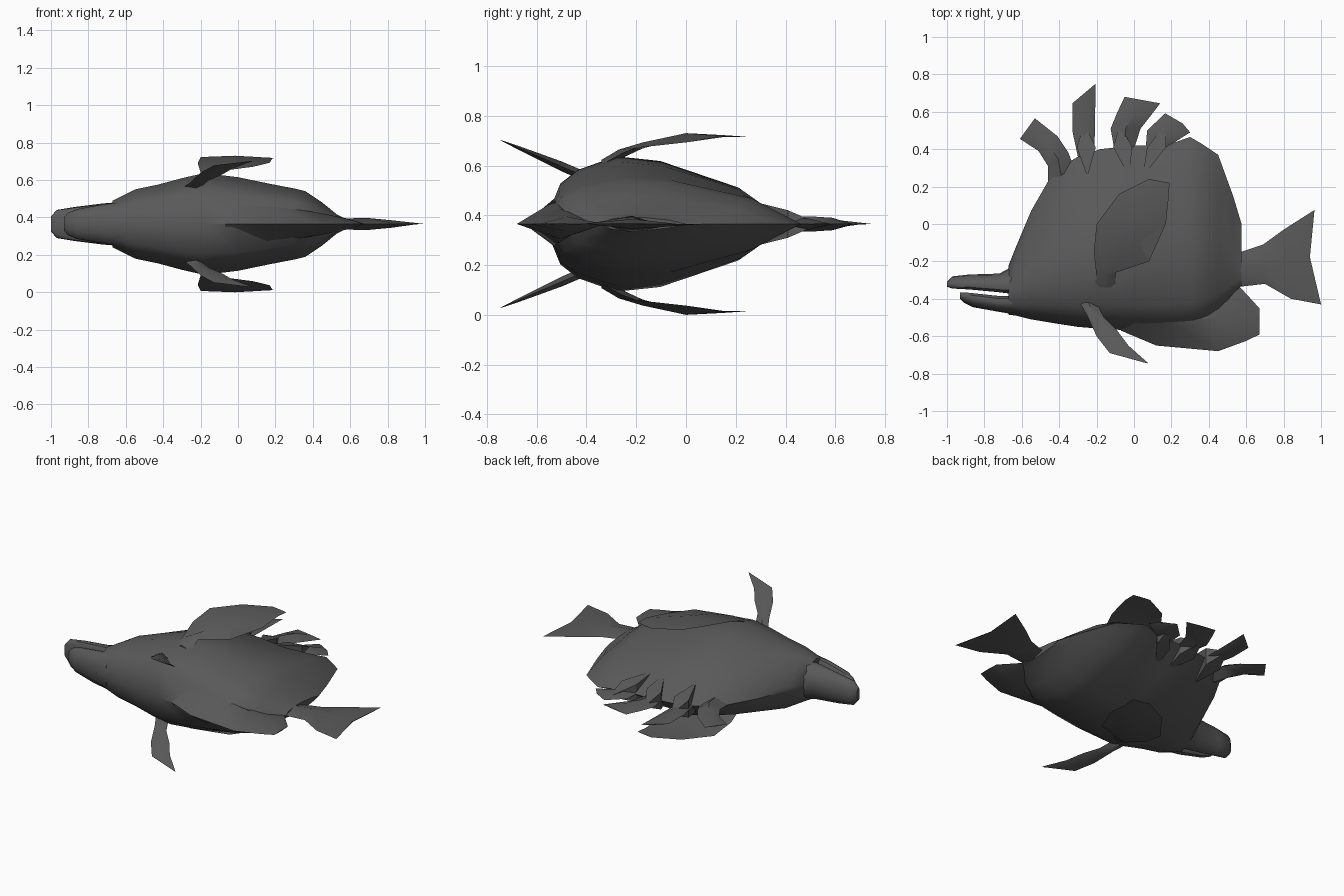
import bpy, bmesh, math

if "Cube" in bpy.data.objects:
    bpy.data.objects.remove(bpy.data.objects["Cube"])

ZC = 0.365  # height of the fish's mid plane (it lies on its side)

grey = bpy.data.materials.new("dark_grey")
grey.diffuse_color = (0.1, 0.1, 0.1, 1)
grey.use_nodes = True
grey.node_tree.nodes["Principled BSDF"].inputs["Base Color"].default_value = grey.diffuse_color


def finish(name, rings, angle=40):
    """Skin closed rings of points into one capped, smooth-shaded object."""
    bm = bmesh.new()
    loops = [[bm.verts.new(p) for p in r] for r in rings]
    n = len(loops[0])
    for a, b in zip(loops, loops[1:]):
        for i in range(n):
            j = (i + 1) % n
            bm.faces.new((a[i], a[j], b[j], b[i]))
    bm.faces.new(loops[0])
    bm.faces.new(loops[-1])
    bmesh.ops.remove_doubles(bm, verts=bm.verts, dist=0.0005)
    bmesh.ops.recalc_face_normals(bm, faces=bm.faces)
    me = bpy.data.meshes.new(name)
    bm.to_mesh(me)
    bm.free()
    ob = bpy.data.objects.new(name, me)
    bpy.context.collection.objects.link(ob)
    me.materials.append(grey)
    bpy.ops.object.select_all(action='DESELECT')
    ob.select_set(True)
    bpy.context.view_layer.objects.active = ob
    bpy.ops.object.shade_smooth_by_angle(angle=math.radians(angle))
    return ob


def loft(name, sections, profile):
    """Sections (x, top y, bottom y, widest y, half thickness) along the body."""
    rings = []
    for x, top, bot, mid, h in sections:
        side = [(mid + (top - mid) * u if u > 0 else mid + (mid - bot) * u, h * w)
                for u, w in profile]
        ring = [(x, y, ZC + z) for y, z in side]
        ring += [(x, y, ZC - z) for y, z in side[-2:0:-1]]
        rings.append(ring)
    return finish(name, rings)


def fin(name, stations, height=lambda x, y: 0.0, flip=1):
    """Diamond-section fin; stations (ax, ay, bx, by, half thickness, mid x shift)."""
    rings = []
    for ax, ay, bx, by, h, *s in stations:
        mx, my = (ax + bx) / 2 + (s[0] if s else 0), (ay + by) / 2
        pts = [(ax, ay, 0), (mx, my, h), (bx, by, 0), (mx, my, -h)]
        rings.append([(x, y, ZC + flip * (height(x, y) + z)) for x, y, z in pts])
    return finish(name, rings)


# Body
SIDE = [(1, 0), (.93, .13), (.72, .54), (.26, .93), (0, 1), (-.55, .8), (-.8, .6), (-1, 0)]
loft("body", [
    (-.67, -.22, -.485, -.37, .125), (-.63, -.12, -.49, -.36, .145),
    (-.55, .07, -.51, -.33, .185), (-.43, .28, -.53, -.31, .21),
    (-.30, .36, -.55, -.30, .245), (-.18, .40, -.56, -.28, .272),
    (0, .42, -.57, -.27, .25), (.17, .42, -.57, -.26, .215),
    (.30, .465, -.56, -.25, .19), (.36, .43, -.54, -.25, .175),
    (.45, .37, -.48, -.25, .115), (.53, .15, -.38, -.24, .05),
    (.575, 0, -.33, -.23, .028)], SIDE)

# Jaws with a narrow mouth gap between them
JAW = [(1, 0), (.9, .5), (.4, .9), (0, 1), (-.6, .95), (-1, .75), (-1, 0)]
loft("upper_jaw", [
    (-1.0, -.31, -.335, -.325, .04), (-.97, -.28, -.345, -.32, .075),
    (-.88, -.27, -.35, -.32, .09), (-.72, -.265, -.365, -.33, .11),
    (-.60, -.2, -.38, -.33, .12)], JAW)
LOWER = [(-u, w) for u, w in JAW]
loft("lower_jaw", [
    (-.93, -.365, -.40, -.385, .035), (-.91, -.365, -.42, -.39, .06),
    (-.86, -.37, -.445, -.40, .08), (-.72, -.385, -.47, -.42, .105),
    (-.60, -.385, -.49, -.42, .12)], LOWER)

# Tail fin
fin("tail_fin", [
    (.50, -.13, .50, -.36, .05), (.57, -.15, .57, -.335, .03),
    (.69, -.11, .70, -.32, .032), (.80, -.03, .84, -.40, .02),
    (.965, .075, 1.0, -.43, .002, -.042)])

# Anal fin under the rear belly
fin("anal_fin", [
    (0, -.40, -.07, -.57, .14), (.20, -.38, .12, -.65, .10),
    (.42, -.33, .45, -.68, .06), (.56, -.33, .60, -.625, .03),
    (.67, -.45, .672, -.59, .003)])

# Dorsal fin lobes
LOBES = {
    "dorsal_lobe_1": [(-.46, .22, -.32, .30, .04), (-.46, .31, -.35, .38, .045),
                      (-.51, .39, -.41, .47, .025), (-.61, .455, -.53, .565, .002)],
    "dorsal_lobe_2": [(-.30, .36, -.21, .36, .03), (-.33, .50, -.21, .46, .03),
                      (-.33, .645, -.205, .75, .002)],
    "dorsal_lobe_3": [(-.10, .37, -.01, .37, .03), (-.125, .51, .035, .51, .03),
                      (-.09, .595, .09, .58, .025), (-.05, .68, .14, .645, .002)],
    "dorsal_lobe_4": [(.06, .37, .13, .35, .03), (.07, .50, .19, .42, .03),
                      (.165, .59, .30, .49, .01), (.17, .59, .30, .485, .002, .025)],
}
for name, stations in LOBES.items():
    fin(name, stations)

# Spiked roots straddling the back at the base of the lobes
for i, (x0, x1, x2) in enumerate([(-.25, -.255, -.265), (-.03, -.06, -.075), (.055, .12, .17)]):
    finish(f"dorsal_spike_{i + 1}", [
        [(x0 + sx * .006, .27, ZC + sz * .09) for sx, sz in ((1, 1), (-1, 1), (-1, -1), (1, -1))],
        [(x1 + sx * .05, .41, ZC + sz * .055) for sx, sz in ((1, 1), (-1, 1), (-1, -1), (1, -1))],
        [(x2 + sx * .003, .53, ZC + sz * .003) for sx, sz in ((1, 1), (-1, 1), (-1, -1), (1, -1))]],
        angle=25)


# Pectoral fins, curving out from each flank
def pectoral_height(x, y):
    curve = [(-.40, .20), (-.28, .275), (-.15, .325), (-.05, .35), (0, .358), (.25, .35)]
    for (a, za), (b, zb) in zip(curve, curve[1:]):
        if y <= b:
            z = za + (zb - za) * (y - a) / (b - a)
            break
    return z - (.03 if x > .1 and y < .1 else 0)


PECTORAL = [(-.22, -.34, -.10, -.34, .02), (-.20, -.28, -.10, -.26, .02),
            (-.215, -.15, .08, -.20, .012), (-.20, .0, .17, .0, .007),
            (-.08, .16, .185, .14, .004), (.08, .24, .19, .22, .001)]

# Pelvic fins, spreading from the belly
PELVIC = [(-.29, -.42, -.20, -.42, .02), (-.25, -.49, -.16, -.50, .02),
          (-.20, -.60, -.09, -.57, .014), (-.13, -.69, -.03, -.65, .008),
          (.07, -.745, .075, -.743, .001)]

for side, flip in (("upper", 1), ("lower", -1)):
    fin(f"pectoral_fin_{side}", PECTORAL, pectoral_height, flip)
    fin(f"pelvic_fin_{side}", PELVIC, lambda x, y: .21 + (-.45 - y) * .43, flip)
